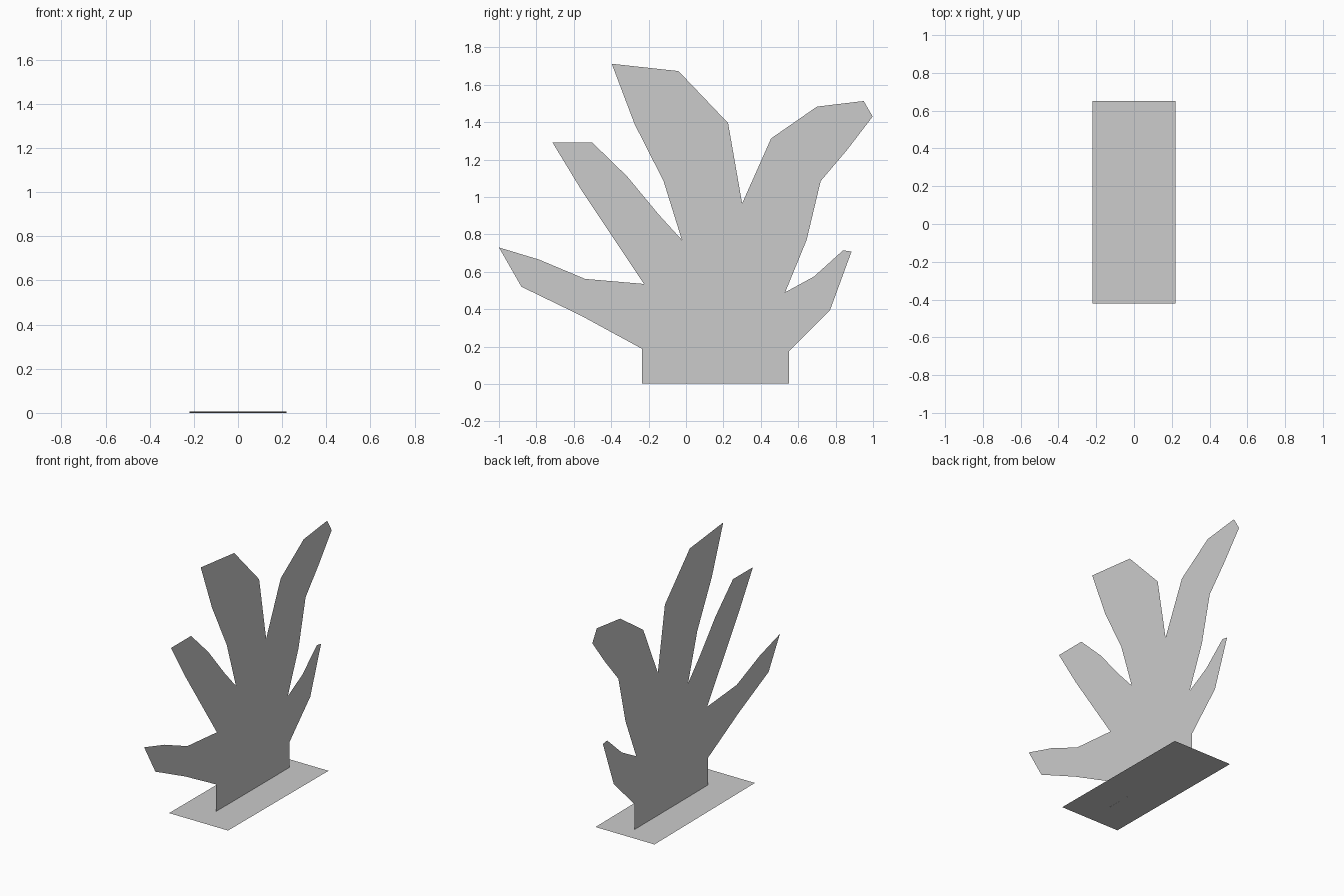
import bpy


def flat_part(name, points):
    """One flat face through the given 3D outline."""
    mesh = bpy.data.meshes.new(name)
    mesh.from_pydata(points, [], [list(range(len(points)))])
    obj = bpy.data.objects.new(name, mesh)
    bpy.context.collection.objects.link(obj)
    return obj


# Outline of the upright branching leaf in (y, z), branch by branch
stem_right = [(-0.235, 0.004), (0.55, 0.003), (0.55, 0.175)]
small_tip = [(0.77, 0.395), (0.885, 0.708), (0.84, 0.715), (0.685, 0.575)]
right_branch = [(0.53, 0.49), (0.645, 0.77), (0.72, 1.085), (0.86, 1.25),
                (0.998, 1.43), (0.95, 1.513), (0.70, 1.483), (0.455, 1.313)]
tall_branch = [(0.30, 0.965), (0.225, 1.395), (-0.04, 1.673), (-0.397, 1.712),
               (-0.275, 1.39), (-0.12, 1.085)]
left_branch = [(-0.022, 0.77), (-0.145, 0.905), (-0.315, 1.11), (-0.50, 1.29),
               (-0.713, 1.29), (-0.555, 1.03)]
low_branch = [(-0.225, 0.535), (-0.54, 0.562), (-0.785, 0.665), (-1.0, 0.73),
              (-0.88, 0.52), (-0.56, 0.365), (-0.235, 0.188)]
outline = (stem_right + small_tip + right_branch + tall_branch
           + left_branch + low_branch)
flat_part("leaf_cutout", [(0, y, z) for y, z in outline])

# Thin base sheet, very slightly tilted
flat_part("base_sheet", [(-0.22, -0.42, 0.006), (0.22, -0.42, 0.006),
                         (0.22, 0.65, 0), (-0.22, 0.65, 0)])
